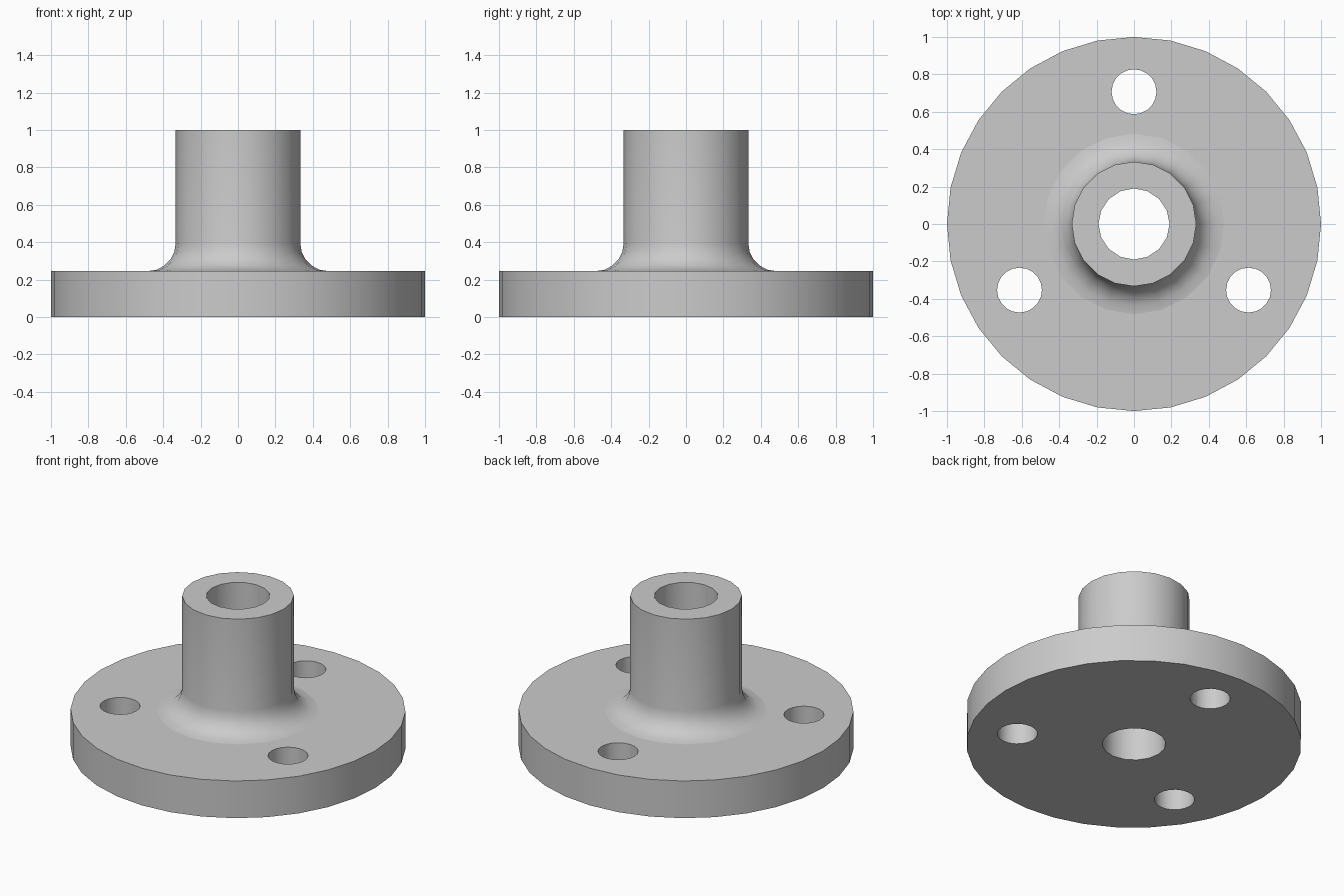
import bpy, bmesh, math

cube = bpy.data.objects.get("Cube")
if cube:
    bpy.data.objects.remove(cube, do_unlink=True)

DISC_R, DISC_H = 1.0, 0.245
HUB_R, HUB_H = 0.333, 1.0
BORE_R = 0.19
FILLET = 0.15
BOLT_R, BOLT_CIRCLE = 0.12, 0.707

steel = bpy.data.materials.new("plain_grey")
steel.use_nodes = True
steel.diffuse_color = (0.6, 0.6, 0.6, 1)
steel.node_tree.nodes["Principled BSDF"].inputs["Base Color"].default_value = (0.6, 0.6, 0.6, 1)


def lathe(name, profile, sides, center=(0, 0)):
    """Closed solid turned from (radius, height) points, bottom to top."""
    bm = bmesh.new()
    rings = []
    for r, z in profile:
        angles = [2 * math.pi * i / sides for i in range(sides)]
        rings.append([bm.verts.new((center[0] + r * math.cos(a),
                                    center[1] + r * math.sin(a), z)) for a in angles])
    for low, high in zip(rings, rings[1:]):
        for i in range(sides):
            j = (i + 1) % sides
            bm.faces.new((low[i], low[j], high[j], high[i]))
    bm.faces.new(rings[0][::-1])
    bm.faces.new(rings[-1])
    mesh = bpy.data.meshes.new(name)
    bm.to_mesh(mesh)
    bm.free()
    mesh.materials.append(steel)
    obj = bpy.data.objects.new(name, mesh)
    bpy.context.collection.objects.link(obj)
    return obj


def combine(target, other, operation):
    """Apply a boolean and discard the second solid."""
    mod = target.modifiers.new(operation.lower(), "BOOLEAN")
    mod.operation, mod.solver, mod.object = operation, "EXACT", other
    bpy.context.view_layer.objects.active = target
    bpy.ops.object.modifier_apply(modifier=mod.name)
    bpy.data.objects.remove(other, do_unlink=True)


# Base disc
flange = lathe("flange", [(DISC_R, 0), (DISC_R, DISC_H)], 32)

# Hub with a concave fillet at its foot
foot_r = HUB_R + FILLET
hub_profile = [(foot_r, DISC_H / 2)]
for i in range(6):
    a = math.pi / 2 * i / 5
    hub_profile.append((foot_r - FILLET * math.sin(a), DISC_H + FILLET * (1 - math.cos(a))))
hub_profile.append((HUB_R, HUB_H))
combine(flange, lathe("hub", hub_profile, 20), "UNION")

# Central bore
combine(flange, lathe("bore_cutter", [(BORE_R, -0.1), (BORE_R, HUB_H + 0.1)], 16), "DIFFERENCE")

# Three bolt holes
for k in range(3):
    a = math.pi / 2 + k * 2 * math.pi / 3
    spot = (BOLT_CIRCLE * math.cos(a), BOLT_CIRCLE * math.sin(a))
    cutter = lathe("bolt_cutter", [(BOLT_R, -0.1), (BOLT_R, DISC_H + 0.1)], 20, spot)
    combine(flange, cutter, "DIFFERENCE")

# Smooth walls, with crisp edges around every level face
bm = bmesh.new()
bm.from_mesh(flange.data)
bm.normal_update()
for face in bm.faces:
    face.smooth = abs(face.normal.z) < 0.999
for edge in bm.edges:
    edge.smooth = all(f.smooth for f in edge.link_faces)
bm.to_mesh(flange.data)
bm.free()
